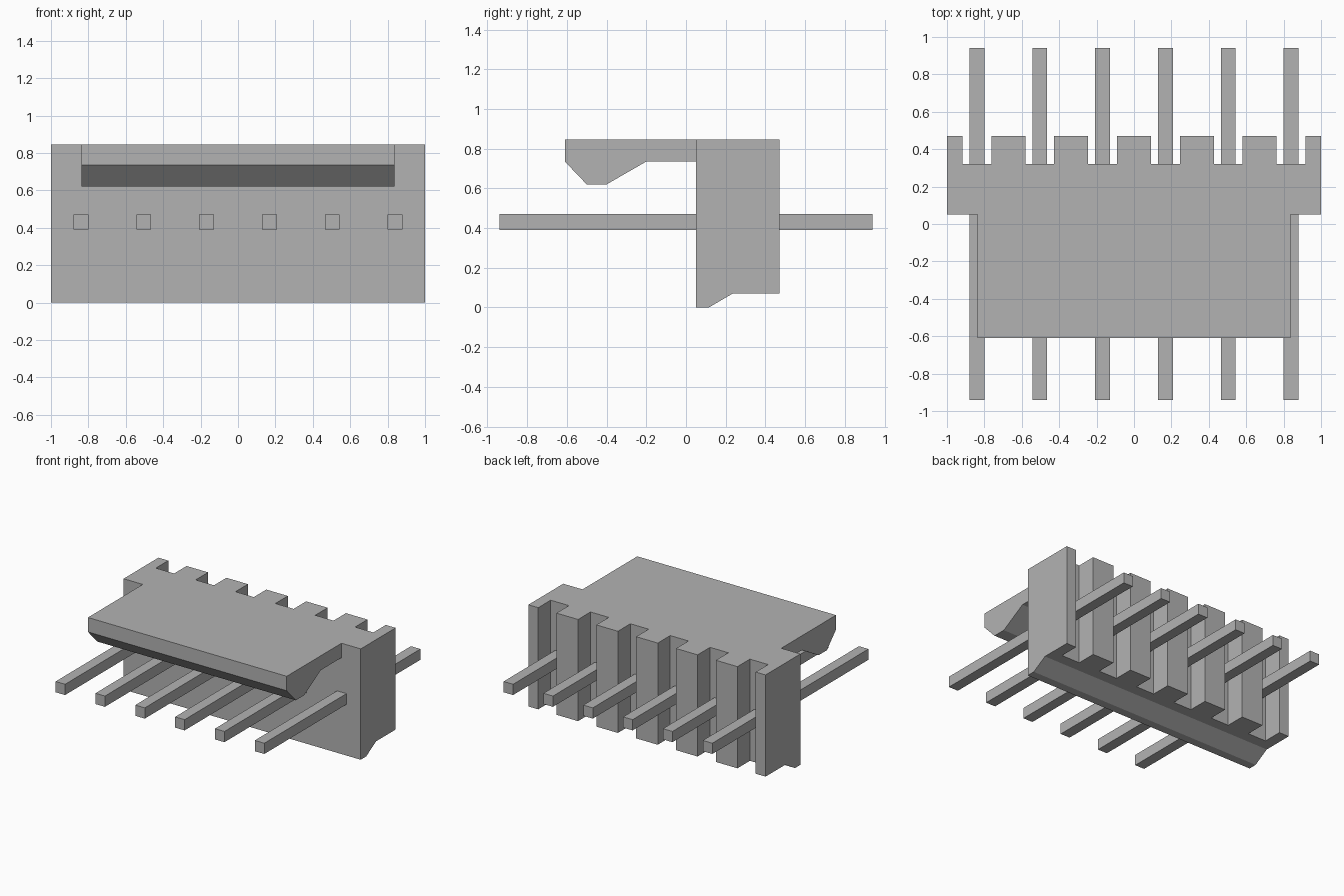
import bpy
import bmesh
from mathutils import Vector

cube = bpy.data.objects.get("Cube")
if cube:
    bpy.data.objects.remove(cube, do_unlink=True)

# One plain grey for everything
grey = bpy.data.materials.new("plain grey")
grey.use_nodes = True
COLOUR = (0.45, 0.45, 0.45, 1)
grey.diffuse_color = COLOUR
grey.node_tree.nodes["Principled BSDF"].inputs["Base Color"].default_value = COLOUR


def extrude_x(name, profile, x0, x1):
    """Extrude a (y, z) outline along x."""
    bm = bmesh.new()
    face = bm.faces.new([bm.verts.new((x0, y, z)) for y, z in profile])
    result = bmesh.ops.extrude_face_region(bm, geom=[face])
    verts = [v for v in result["geom"] if isinstance(v, bmesh.types.BMVert)]
    bmesh.ops.translate(bm, verts=verts, vec=Vector((x1 - x0, 0, 0)))
    bmesh.ops.recalc_face_normals(bm, faces=bm.faces)
    mesh = bpy.data.meshes.new(name)
    bm.to_mesh(mesh)
    bm.free()
    mesh.materials.append(grey)
    obj = bpy.data.objects.new(name, mesh)
    bpy.context.collection.objects.link(obj)
    return obj


def box(name, x, half, y0, y1, z0, z1):
    return extrude_x(name, [(y0, z0), (y1, z0), (y1, z1), (y0, z1)], x - half, x + half)


def combine(target, tool, operation):
    """Apply a boolean and discard the tool object."""
    mod = target.modifiers.new(operation, "BOOLEAN")
    mod.operation = operation
    mod.solver = "EXACT"
    mod.object = tool
    tool.hide_render = True
    bpy.context.view_layer.objects.active = target
    bpy.ops.object.modifier_apply(modifier=mod.name)
    bpy.data.objects.remove(tool, do_unlink=True)


# Upright housing with a sloped foot rail
TOP = 0.845
housing = extrude_x("housing", [(0.05, 0), (0.115, 0), (0.235, 0.07),
                                (0.47, 0.07), (0.47, TOP), (0.05, TOP)], -1, 1)

# Overhanging latch with a hooked lip, merged into the housing
latch = extrude_x("latch", [(0.2, TOP), (-0.61, TOP), (-0.61, 0.735), (-0.5, 0.62),
                            (-0.4, 0.62), (-0.2, 0.735), (0.2, 0.735)], -0.838, 0.838)
combine(housing, latch, "UNION")

# Six pins, each leaving through an open slot in the back
PITCH = 0.336
for i in range(6):
    x = (i - 2.5) * PITCH
    combine(housing, box("slot_cutter", x, 0.077, 0.32, 0.6, -0.1, 1), "DIFFERENCE")
    box(f"pin_{i + 1}", x, 0.04, -0.94, 0.94, 0.39, 0.472)
